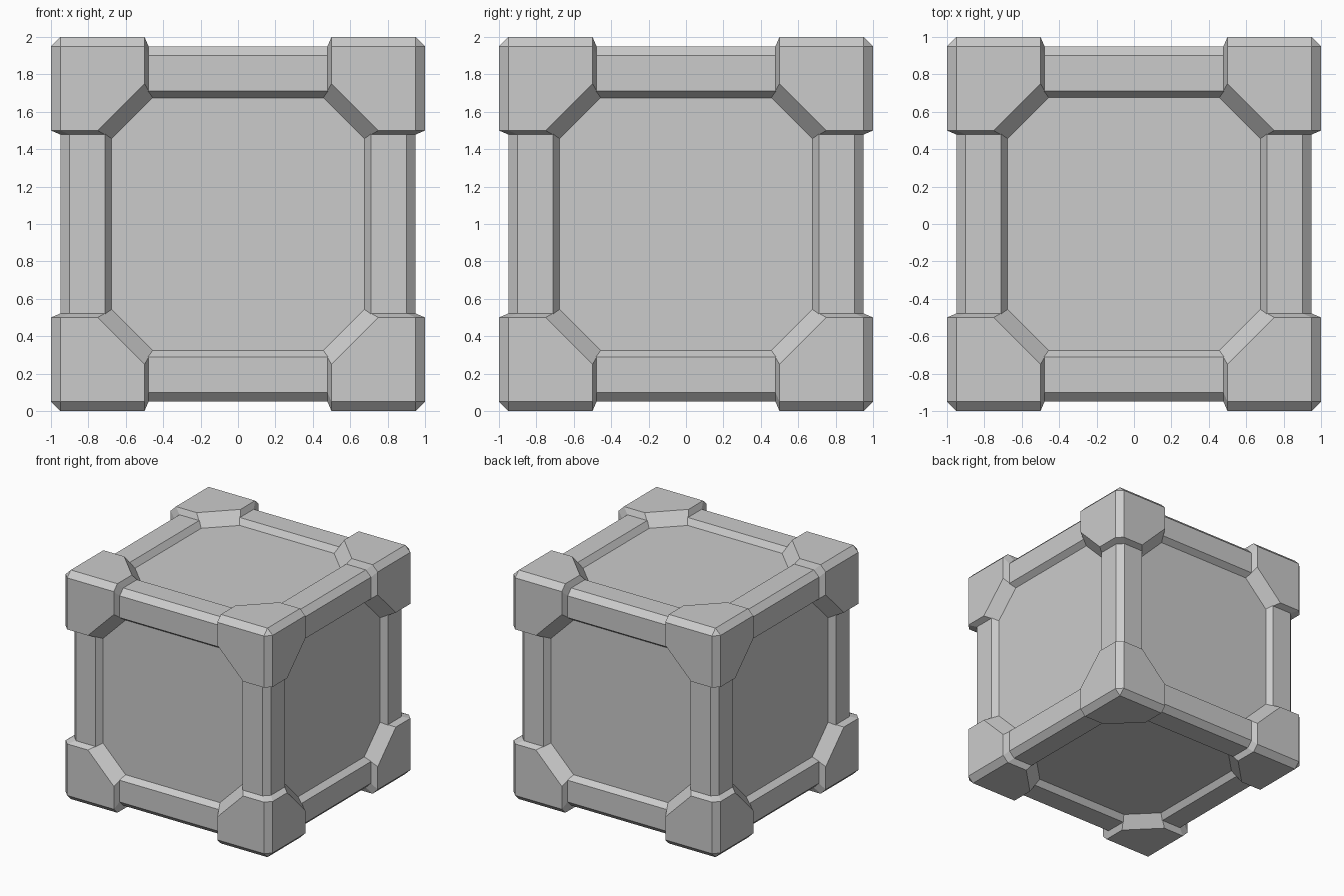
import bpy, bmesh
from math import radians
from itertools import product

if "Cube" in bpy.data.objects:
    bpy.data.objects.remove(bpy.data.objects["Cube"])

CENTRE = 1.0   # height of the crate's centre


def hull(name, points):
    """Convex flat-faced solid around the given points."""
    bm = bmesh.new()
    for x, y, z in points:
        bm.verts.new((x, y, z + CENTRE))
    res = bmesh.ops.convex_hull(bm, input=bm.verts[:])
    inner = [v for v in bm.verts if not v.link_faces]
    bmesh.ops.delete(bm, geom=inner, context='VERTS')
    bmesh.ops.dissolve_limit(bm, angle_limit=radians(1.5),
                             verts=bm.verts[:], edges=bm.edges[:])
    bmesh.ops.recalc_face_normals(bm, faces=bm.faces[:])
    me = bpy.data.meshes.new(name)
    bm.to_mesh(me)
    bm.free()
    ob = bpy.data.objects.new(name, me)
    bpy.context.collection.objects.link(ob)
    return ob


# Core block: its six sides are the recessed panels
hull("panel_core", list(product((-0.9, 0.9), repeat=3)))

# Edge bars: chamfered section swept along each of the 12 edges
section = [(0.95, 0.9), (0.9, 0.95), (0.71, 0.95),
           (0.675, 0.9), (0.9, 0.675), (0.95, 0.71)]
for axis in range(3):
    for su, sv in product((-1, 1), repeat=2):
        pts = []
        for u, v in section:
            for w in (-0.6, 0.6):
                p = [u * su, v * sv]
                p.insert(axis, w)
                pts.append(p)
        hull("edge_bar", pts)

# Corner blocks: outline of one raised face, cycled round the three axes
outline = [(0.95, 0.95, 1), (0.5, 0.95, 1), (0.5, 0.75, 1), (0.75, 0.5, 1),
           (0.95, 0.5, 1),
           (0.478, 0.9, 0.95), (0.9, 0.478, 0.95),      # foot on the bars
           (0.456, 0.675, 0.9), (0.675, 0.456, 0.9)]    # foot on the panel
corner = [p[i:] + p[:i] for p in outline for i in range(3)]
for s in product((-1, 1), repeat=3):
    hull("corner_block", [[a * b for a, b in zip(p, s)] for p in corner])
